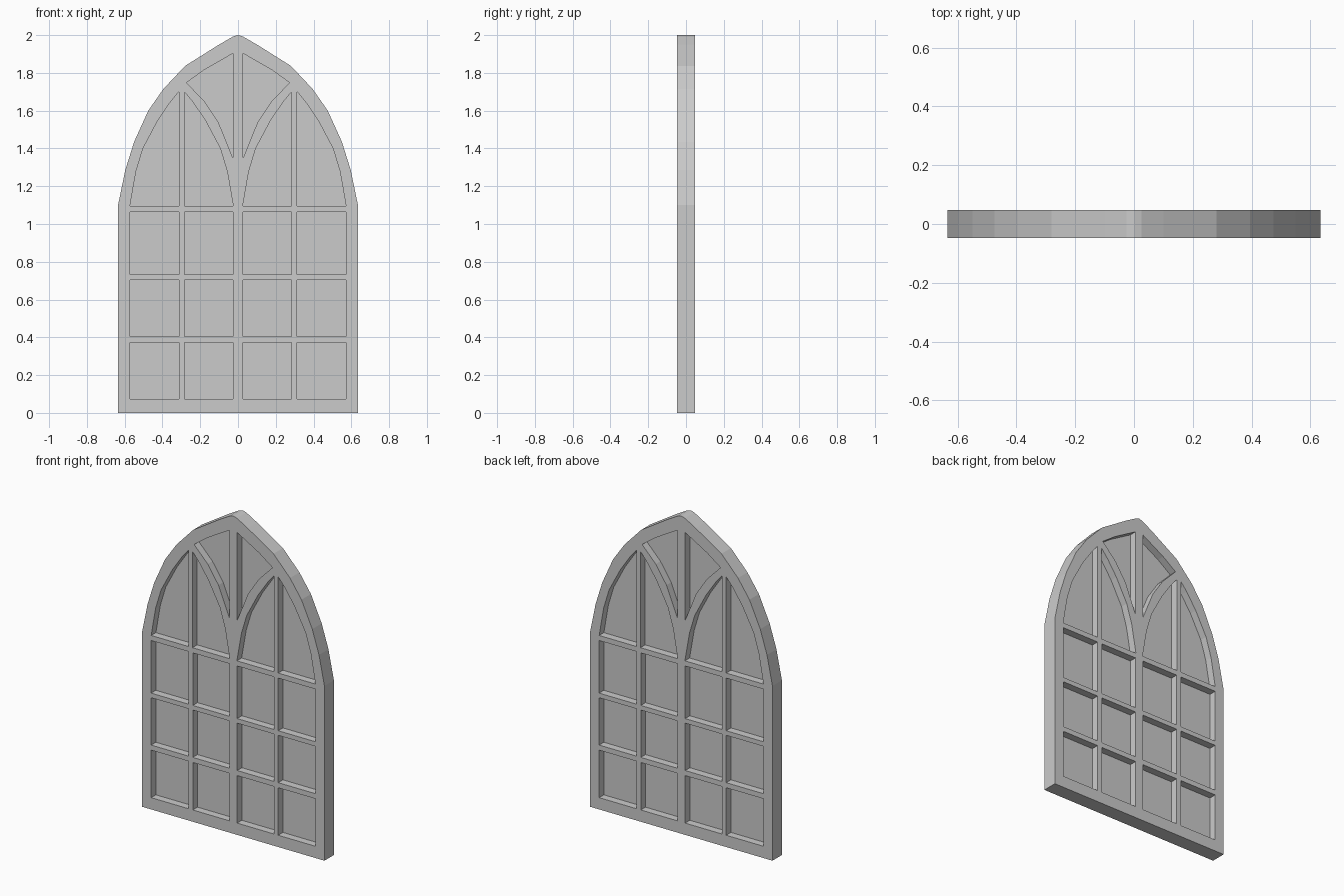
import bpy, bmesh

if "Cube" in bpy.data.objects:
    bpy.data.objects.remove(bpy.data.objects["Cube"])

HALF_DEPTH = 0.047


def mirror(pts):
    return [(-x, z) for x, z in reversed(pts)]


# Left half of the pointed outer outline, sill to apex
outline = [(-0.635, 0), (-0.635, 1.1), (-0.597, 1.285), (-0.55, 1.435),
           (-0.475, 1.6), (-0.395, 1.715), (-0.28, 1.837), (-0.1, 1.95),
           (-0.025, 1.993)]
outline = outline + [(0, 2.0)] + mirror(outline)

# Left-half openings: rectangular panes
openings = []
for x0, x1 in ((-0.572, -0.313), (-0.282, -0.027)):
    for z0, z1 in ((0.074, 0.373), (0.405, 0.703), (0.732, 1.063)):
        openings.append([(x0, z0), (x1, z0), (x1, z1), (x0, z1)])

# Lancet lights: one half arch and its reflection about the mullion
lancet = [(-0.313, 1.095), (-0.572, 1.095), (-0.54, 1.278), (-0.503, 1.4),
          (-0.425, 1.547), (-0.357, 1.647), (-0.313, 1.70)]
openings.append(lancet)
openings.append([(-0.597 - x, z) for x, z in lancet])

# Spandrel light between the two lancets and the apex
openings.append([(-0.273, 1.748), (-0.178, 1.65), (-0.103, 1.537),
                 (-0.027, 1.35), (-0.027, 1.903), (-0.18, 1.815)])
openings += [mirror(o) for o in openings]

# Frame: filled curve with holes, extruded to the wall thickness
curve = bpy.data.curves.new("window_frame_profile", 'CURVE')
curve.dimensions = '2D'
curve.fill_mode = 'BOTH'
curve.extrude = HALF_DEPTH
for loop in [outline] + openings:
    spline = curve.splines.new('POLY')
    spline.points.add(len(loop) - 1)
    for p, (x, z) in zip(spline.points, loop):
        p.co = (x, z, 0, 1)
    spline.use_cyclic_u = True
frame = bpy.data.objects.new("window_frame", curve)
frame.rotation_euler.x = 1.5707963
bpy.context.collection.objects.link(frame)
bpy.context.view_layer.objects.active = frame
frame.select_set(True)
bpy.ops.object.convert(target='MESH')
frame = bpy.context.object
frame.name = "window_frame"
bpy.ops.object.transform_apply(location=False, rotation=True, scale=False)
bm = bmesh.new()
bm.from_mesh(frame.data)
bmesh.ops.remove_doubles(bm, verts=bm.verts, dist=1e-5)
bmesh.ops.recalc_face_normals(bm, faces=bm.faces)
for f in bm.faces:
    f.smooth = False
bm.to_mesh(frame.data)
bm.free()

# Panes: a thin sheet in the middle of every opening
bm = bmesh.new()
for loop in openings:
    f = bm.faces.new([bm.verts.new((x, 0, z)) for x, z in loop])
    f.normal_update()
    if f.normal.y > 0:
        f.normal_flip()
mesh = bpy.data.meshes.new("window_panes")
bm.to_mesh(mesh)
bm.free()
panes = bpy.data.objects.new("window_panes", mesh)
bpy.context.collection.objects.link(panes)
